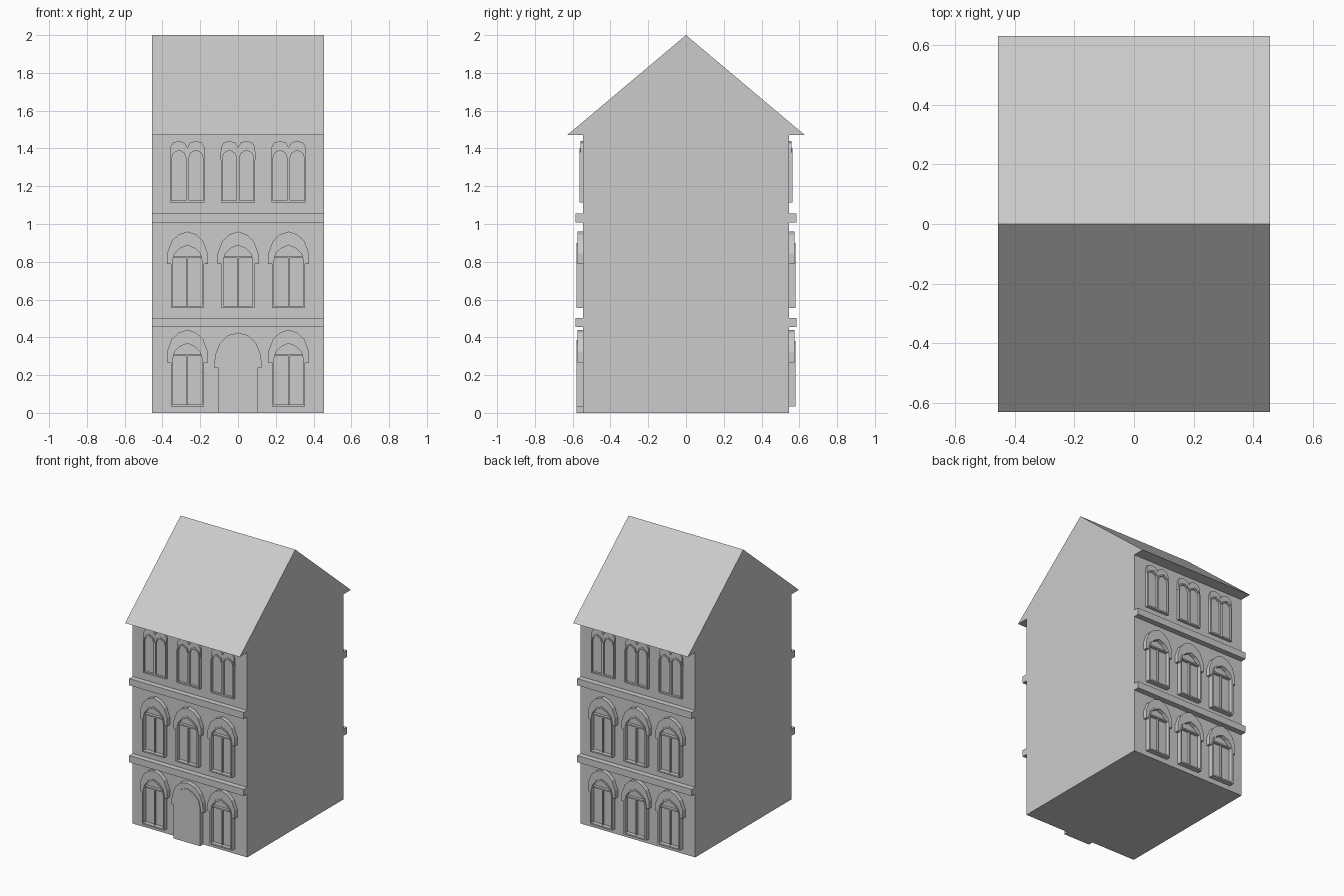
import bpy, bmesh

if "Cube" in bpy.data.objects:
    bpy.data.objects.remove(bpy.data.objects["Cube"])

HALF_X, WALL_Y = 0.455, 0.545


def mirrored(half):
    """Complete a left half outline (ending on the centre line) to the right."""
    return half + [(-x, z) for x, z in reversed(half) if abs(x) > 1e-6]


def finish(name, bm):
    bmesh.ops.recalc_face_normals(bm, faces=bm.faces[:])
    mesh = bpy.data.meshes.new(name)
    bm.to_mesh(mesh)
    bm.free()
    ob = bpy.data.objects.new(name, mesh)
    bpy.context.collection.objects.link(ob)
    return ob


def relief(name, outer, side, y0, y1, cx=0, cz=0, inner=None, closed=True):
    """Raise an outline off the facade; with an inner outline it is a ring or an open strip."""
    bm = bmesh.new()

    def verts(pts):
        return [bm.verts.new((cx + x, side * y0, cz + z)) for x, z in pts]

    a = verts(outer)
    if inner:
        b = verts(inner)
        n = len(a)
        for i in range(n if closed else n - 1):
            j = (i + 1) % n
            bm.faces.new((a[i], a[j], b[j], b[i]))
    else:
        bm.faces.new(a)
    ext = bmesh.ops.extrude_face_region(bm, geom=bm.faces[:], use_keep_orig=True)
    moved = [v for v in ext["geom"] if isinstance(v, bmesh.types.BMVert)]
    bmesh.ops.translate(bm, verts=moved, vec=(0, side * (y1 - y0), 0))
    return finish(name, bm)


def rect(x0, x1, z0, z1):
    return [(x0, z0), (x0, z1), (x1, z1), (x1, z0)]


def prism_x(name, profile):
    """Extrude a (y, z) profile across the width of the house."""
    bm = bmesh.new()
    ends = [[bm.verts.new((x, y, z)) for y, z in profile] for x in (-HALF_X, HALF_X)]
    n = len(profile)
    for end in ends:
        bm.faces.new(end)
    for i in range(n):
        j = (i + 1) % n
        bm.faces.new((ends[0][i], ends[0][j], ends[1][j], ends[1][i]))
    return finish(name, bm)


# Outlines, relative to the middle of each window's bottom edge
FRAME_OUT = mirrored([(-.088, 0), (-.088, .25), (-.076, .295), (-.045, .325), (0, .345)])
FRAME_IN = mirrored([(-.078, .01), (-.078, .25), (-.068, .288), (-.041, .315), (0, .333)])
HOOD_OUT = mirrored([(-.108, .232), (-.108, .29), (-.083, .355), (-.045, .39), (0, .405)])
HOOD_IN = mirrored([(-.086, .232), (-.086, .25), (-.074, .293), (-.044, .322), (0, .342)])
LOBE_OUT = mirrored([(-.0455, 0), (-.0455, .235), (-.036, .268), (0, .286)])
LOBE_IN = mirrored([(-.0375, .01), (-.0375, .235), (-.029, .26), (0, .276)])
CROWN_OUT = mirrored([(-.0465, .225), (-.0455, .29), (-.032, .315), (0, .325)])
CROWN_IN = mirrored([(-.0425, .225), (-.0425, .235), (-.034, .266), (0, .283)])
DOOR = mirrored([(-.105, 0), (-.105, .27), (-.09, .325), (-.05, .365), (0, .385)])
DOOR_HOOD_OUT = mirrored([(-.128, .24), (-.12, .31), (-.095, .37), (-.055, .41), (0, .425)])
DOOR_HOOD_IN = mirrored([(-.103, .24), (-.103, .27), (-.088, .323), (-.049, .363), (0, .383)])


def arched_window(cx, cz, side):
    relief("window_frame", FRAME_OUT, side, WALL_Y, .58, cx, cz, FRAME_IN)
    relief("window_pane", FRAME_IN, side, WALL_Y, .55, cx, cz)
    relief("window_hood", HOOD_OUT, side, WALL_Y, .575, cx, cz, HOOD_IN, closed=False)
    relief("window_transom", rect(-.078, .078, .265, .275), side, .55, .57, cx, cz)
    relief("window_mullion", rect(-.004, .004, .01, .265), side, .55, .565, cx, cz)


def twin_window(cx, cz, side):
    for dx in (-.0455, .0455):
        relief("twin_window_frame", LOBE_OUT, side, WALL_Y, .565, cx + dx, cz, LOBE_IN)
        relief("twin_window_pane", LOBE_IN, side, WALL_Y, .55, cx + dx, cz)
        relief("twin_window_crown", CROWN_OUT, side, WALL_Y, .558, cx + dx, cz,
               CROWN_IN, closed=False)


# Walls and roof
prism_x("walls", [(-WALL_Y, 0), (WALL_Y, 0), (WALL_Y, 1.47), (-WALL_Y, 1.47)])
prism_x("roof", [(-.63, 1.47), (.63, 1.47), (0, 2)])

# Both facades
for side in (-1, 1):
    for z0, z1 in ((.455, .503), (1.007, 1.055)):
        relief("floor_band", rect(-HALF_X, HALF_X, z0, z1), side, WALL_Y, .585)
    for x in (-.268, 0, .268):
        if not (side == -1 and x == 0):
            arched_window(x, .035, side)
        arched_window(x, .555, side)
        twin_window(x, 1.115, side)

# Front door
relief("door", DOOR, -1, WALL_Y, .58)
relief("door_hood", DOOR_HOOD_OUT, -1, WALL_Y, .575, inner=DOOR_HOOD_IN, closed=False)
